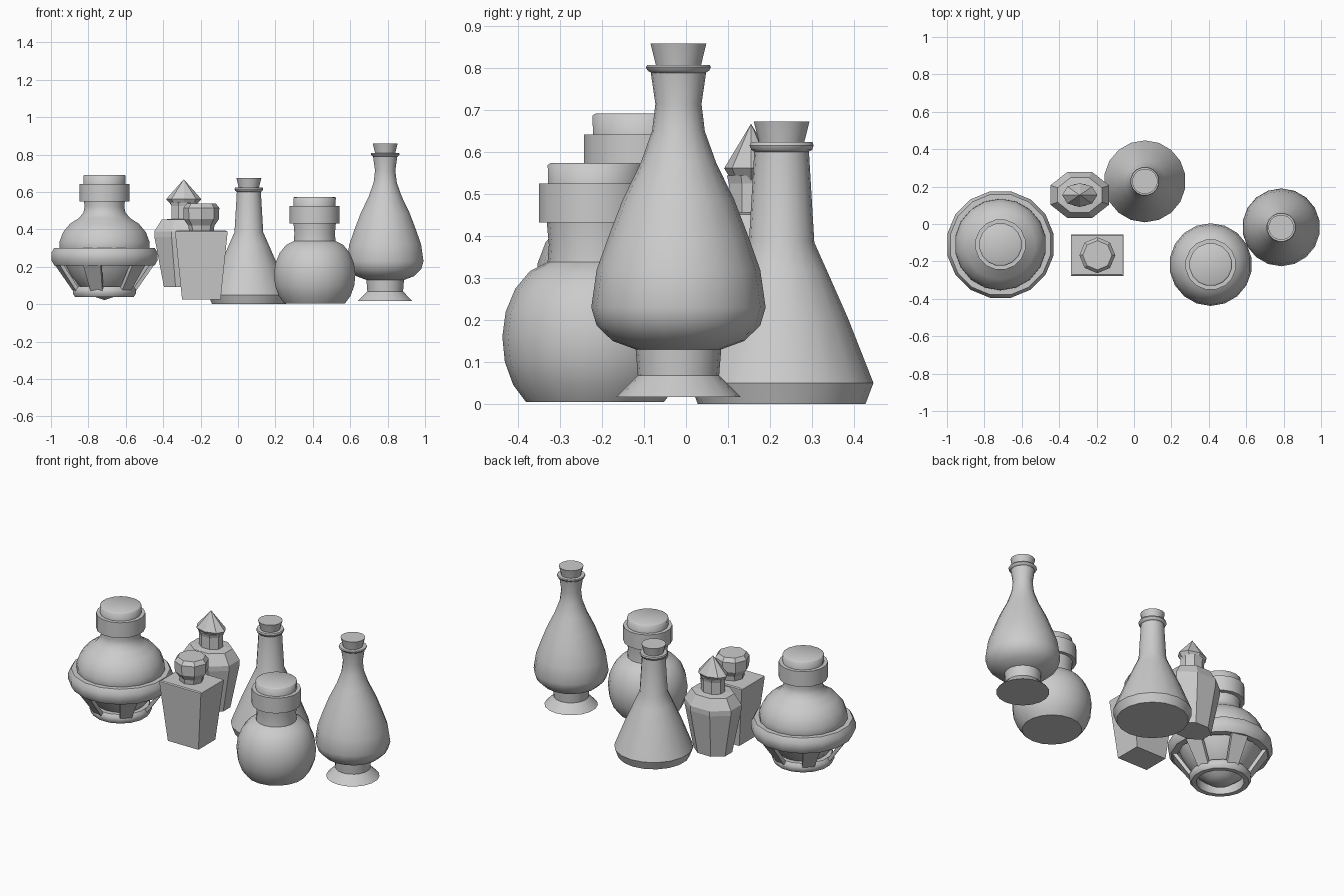
import bpy, bmesh, math
from mathutils import Vector

if "Cube" in bpy.data.objects:
    bpy.data.objects.remove(bpy.data.objects["Cube"])


def finish(bm, name, angle):
    """Turn a bmesh into a named object; angle None keeps it flat-shaded."""
    bmesh.ops.remove_doubles(bm, verts=bm.verts, dist=1e-5)
    bmesh.ops.recalc_face_normals(bm, faces=bm.faces)
    me = bpy.data.meshes.new(name)
    bm.to_mesh(me)
    bm.free()
    ob = bpy.data.objects.new(name, me)
    bpy.context.collection.objects.link(ob)
    if angle:
        bpy.ops.object.select_all(action='DESELECT')
        ob.select_set(True)
        bpy.context.view_layer.objects.active = ob
        bpy.ops.object.shade_smooth_by_angle(angle=math.radians(angle))
    return ob


def lathe(name, centre, profile, sides=16, sy=1.0, turn=0.5, angle=40, closed=False):
    """Spin (radius, z) points about z; sy squashes y, turn is in side steps."""
    bm = bmesh.new()
    rings = []
    for r, z in profile:
        ring = []
        for i in range(sides):
            a = 2 * math.pi * (i + turn) / sides
            ring.append(bm.verts.new((centre[0] + r * math.cos(a),
                                      centre[1] + r * sy * math.sin(a), z)))
        rings.append(ring)
    pairs = list(zip(rings, rings[1:]))
    if closed:
        pairs.append((rings[-1], rings[0]))
    else:
        bm.faces.new(rings[0])
        bm.faces.new(rings[-1])
    for a, b in pairs:
        for i in range(sides):
            j = (i + 1) % sides
            bm.faces.new((a[i], a[j], b[j], b[i]))
    return finish(bm, name, angle)


def cork(name, c, z0, z1):
    lathe(name, c, [(0.052, z0 - 0.02), (0.055, z0), (0.068, z1)])


def jar_lid(name, c, z):
    """Wide collar with a narrower plug above."""
    lathe(name + "_collar", c, [(0.136, z), (0.136, z + 0.093)])
    lathe(name + "_plug", c, [(0.114, z + 0.08), (0.115, z + 0.138), (0.108, z + 0.142)], angle=80)


# Tall footed bottle
c = (0.787, -0.018)
lathe("tall_bottle", c, [
    (0.148, 0.017), (0.097, 0.068), (0.102, 0.13), (0.157, 0.15), (0.195, 0.187),
    (0.208, 0.23), (0.195, 0.32), (0.168, 0.396), (0.133, 0.487), (0.09, 0.575),
    (0.063, 0.65), (0.055, 0.715), (0.066, 0.79)], sides=18)
lathe("tall_bottle_lip", c, [(0.064, 0.788), (0.075, 0.795), (0.079, 0.803), (0.076, 0.808), (0.05, 0.808)])
cork("tall_bottle_cork", c, 0.808, 0.86)

# Conical flask
c = (0.058, 0.228)
lathe("cone_flask", c, [
    (0.2, 0.0), (0.219, 0.05), (0.158, 0.205), (0.108, 0.318), (0.078, 0.385), (0.065, 0.605)], sides=18)
lathe("cone_flask_lip", c, [(0.064, 0.6), (0.074, 0.606), (0.078, 0.616), (0.075, 0.624), (0.05, 0.624)])
cork("cone_flask_cork", c, 0.624, 0.674)

# Round flask
c = (0.41, -0.217)
lathe("round_flask", c, [
    (0.165, 0.005), (0.195, 0.045), (0.215, 0.1), (0.221, 0.16), (0.213, 0.22),
    (0.19, 0.275), (0.155, 0.317), (0.113, 0.338), (0.11, 0.38), (0.115, 0.432)], sides=18)
jar_lid("round_flask", c, 0.432)

# Large caged bottle
c = (-0.714, -0.11)
lathe("caged_bottle", c, [
    (0.0, 0.022), (0.07, 0.045), (0.13, 0.092), (0.18, 0.15), (0.215, 0.215), (0.245, 0.3),
    (0.244, 0.335), (0.225, 0.385), (0.187, 0.43), (0.14, 0.46), (0.114, 0.49),
    (0.108, 0.52), (0.111, 0.552)], sides=18)
jar_lid("caged_bottle", c, 0.55)


def band(name, r, z, w, h):
    """Rounded hoop of width w and height h, outer radius r."""
    lathe(name, c, [(r - w, z), (r - 0.3 * w, z), (r, z + 0.3 * h), (r, z + 0.7 * h),
                    (r - 0.3 * w, z + h), (r - w, z + h)], closed=True, angle=50)


band("cage_hoop", 0.29, 0.208, 0.055, 0.094)
band("cage_base_ring", 0.172, 0.04, 0.04, 0.055)

# Slanted straps joining hoop and base ring
bm = bmesh.new()
for k in range(6):
    a = math.radians(255 + 60 * k)
    out = Vector((math.cos(a), math.sin(a), 0))
    side = Vector((-out.y, out.x, 0))
    ends = []
    for r, z, hw in ((0.155, 0.07, 0.033), (0.262, 0.225, 0.05)):
        p = Vector((c[0], c[1], z)) + out * r
        ends.append([bm.verts.new(p + side * s * hw + out * t)
                     for s, t in ((-1, -0.014), (1, -0.014), (1, 0.01), (-1, 0.01))])
    lo, hi = ends
    bm.faces.new(lo)
    bm.faces.new(hi)
    for i in range(4):
        j = (i + 1) % 4
        bm.faces.new((lo[i], lo[j], hi[j], hi[i]))
finish(bm, "cage_straps", None)

# Square tapered bottle with octagonal stopper
c = (-0.196, -0.167)
q = math.sqrt(2)
lathe("square_bottle", c, [
    (0.103 * q, 0.025), (0.14 * q, 0.382), (0.14 * q, 0.388), (0.132 * q, 0.393)],
    sides=4, sy=0.79, angle=None)
lathe("square_bottle_stopper", c, [
    (0.065, 0.385), (0.07, 0.42), (0.094, 0.455), (0.096, 0.515), (0.078, 0.538)],
    sides=8, turn=0, angle=None)

# Faceted oval bottle with pointed stopper
c = (-0.29, 0.155)
k = 1 / math.cos(math.pi / 8)
lathe("faceted_bottle", c, [
    (0.106 * k, 0.093), (0.157 * k, 0.36), (0.157 * k, 0.39), (0.118 * k, 0.452), (0.06 * k, 0.457)],
    sides=8, sy=0.79, angle=None)
lathe("faceted_bottle_neck", c, [(0.066 * k, 0.45), (0.066 * k, 0.525), (0.072 * k, 0.545)],
      sides=8, sy=0.8, angle=None)
lathe("faceted_bottle_stopper", c, [(0.066, 0.53), (0.094, 0.562), (0.0, 0.668)],
      sides=8, sy=0.68, turn=0, angle=None)
